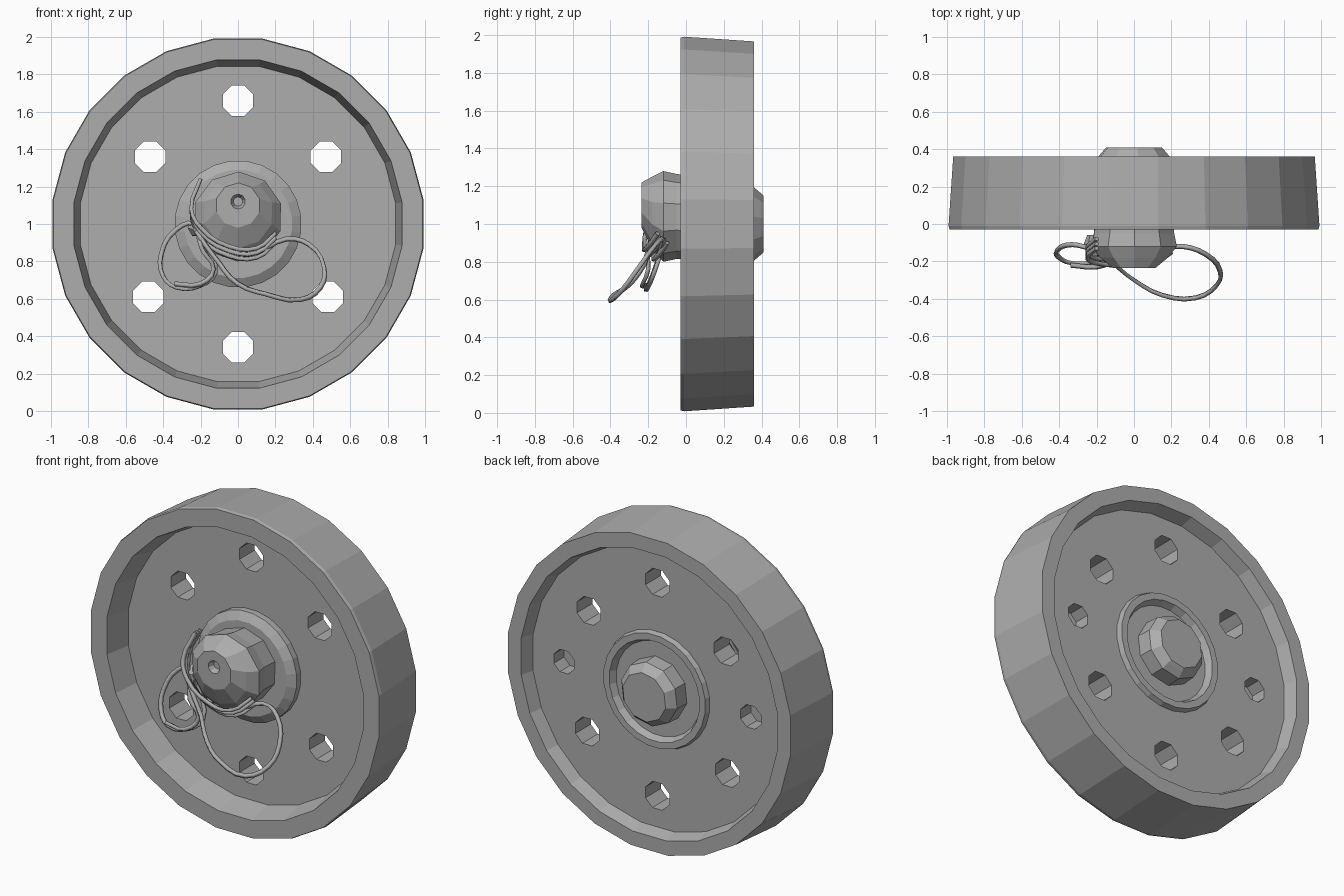
import bpy, bmesh
from math import cos, sin, pi, radians
from mathutils import Vector

if "Cube" in bpy.data.objects:
    bpy.data.objects.remove(bpy.data.objects["Cube"], do_unlink=True)

grey = bpy.data.materials.new("plain grey")
grey.use_nodes = True
COLOUR = (0.42, 0.42, 0.42, 1)
grey.diffuse_color = COLOUR
grey.node_tree.nodes["Principled BSDF"].inputs["Base Color"].default_value = COLOUR


def finish(name, bm):
    bmesh.ops.recalc_face_normals(bm, faces=bm.faces)
    mesh = bpy.data.meshes.new(name)
    bm.to_mesh(mesh)
    bm.free()
    mesh.materials.append(grey)
    obj = bpy.data.objects.new(name, mesh)
    bpy.context.collection.objects.link(obj)
    return obj


def loft(name, rings, sides, turn=0):
    """Closed skin through circles facing y, each (radius, y, x, z)."""
    bm = bmesh.new()
    loops = []
    for r, y, x, z in rings:
        loops.append([bm.verts.new((x + r * cos(turn + 2 * pi * i / sides), y,
                                    z + r * sin(turn + 2 * pi * i / sides)))
                      for i in range(sides)])
    for a, b in zip(loops, loops[1:]):
        for i in range(sides):
            j = (i + 1) % sides
            bm.faces.new((a[i], a[j], b[j], b[i]))
    bm.faces.new(loops[0])
    bm.faces.new(loops[-1])
    return finish(name, bm)


def lathe(name, profile, sides, turn=0):
    return loft(name, [(r, y, 0, 1) for r, y in profile], sides, turn)


def cord(name, points, thick, closed=False):
    """Thin faceted cord along a smooth path."""
    curve = bpy.data.curves.new(name, "CURVE")
    curve.dimensions = "3D"
    curve.bevel_depth = thick
    curve.bevel_resolution = 0
    curve.resolution_u = 3
    curve.use_fill_caps = True
    spline = curve.splines.new("BEZIER")
    spline.bezier_points.add(len(points) - 1)
    for p, co in zip(spline.bezier_points, points):
        p.co = Vector(co)
        p.handle_left_type = p.handle_right_type = "AUTO"
    spline.use_cyclic_u = closed
    curve.materials.append(grey)
    obj = bpy.data.objects.new(name, curve)
    bpy.context.collection.objects.link(obj)


# Wheel: rim, recessed web, front flange and back collar in one profile
wheel = lathe("wheel", [
    (0.29, 0.06), (0.34, 0.09), (0.34, 0.13), (0.85, 0.13), (0.885, -0.03),
    (0.995, -0.03), (1.0, -0.01), (0.975, 0.36), (0.885, 0.36),
    (0.86, 0.28), (0.36, 0.28), (0.35, 0.31), (0.31, 0.31), (0.29, 0.27)],
    24, radians(7.5))

# Holes: six go through, the two at the sides are open only at the back
holes = [(0, 1.66, -0.1), (0, 0.34, -0.1)]
for s in (-1, 1):
    holes += [(s * 0.47, 1.36, -0.1), (s * 0.48, 0.61, -0.1), (s * 0.64, 1.0, 0.18)]
for x, z, start in holes:
    r = 0.088 if start < 0 else 0.075
    cutter = loft("hole_cutter", [(r, start, x, z), (r, 0.6, x, z)], 8, pi / 8)
    cutter.hide_render = True
    cutter.hide_viewport = True
    cutter.display_type = "WIRE"
    cut = wheel.modifiers.new("hole", "BOOLEAN")
    cut.operation = "DIFFERENCE"
    cut.solver = "EXACT"
    cut.object = cutter

# Axle cap at the back
lathe("back_axle_cap", [(0.2, 0.25), (0.195, 0.36), (0.165, 0.395), (0.15, 0.41)],
      10, 0.2)

# Knob at the front, leaning a little upward, with a small dimple
loft("front_knob", [(0.22, 0.08, 0, 1.03), (0.225, -0.05, 0, 1.04),
                    (0.24, -0.12, 0, 1.04), (0.19, -0.18, 0, 1.06),
                    (0.12, -0.235, 0, 1.1), (0.04, -0.235, 0, 1.12),
                    (0.025, -0.2, 0, 1.12)], 10, 0.3)

# Cords wrapped under the knob and gathered at its side
for i in range(3):
    d = i * 0.025
    cord("knob_wrap", [(-0.2, -0.08 - d, 1.24), (-0.25, -0.13 - d, 1.08),
                       (-0.2, -0.16 - d, 0.93 + d), (-0.05, -0.17 - d, 0.83 + d),
                       (0.1, -0.16 - d, 0.82 + d), (0.2, -0.1 - d, 0.9 + d)], 0.014)

# Knot
loft("cord_knot", [(0.03, -0.06, -0.22, 1.0), (0.05, -0.11, -0.22, 0.98),
                   (0.03, -0.17, -0.21, 0.97)], 6)

# Large hanging loop
cord("large_loop", [(-0.21, -0.13, 1.0), (-0.1, -0.22, 0.79), (0.0, -0.3, 0.68),
                    (0.15, -0.38, 0.625), (0.33, -0.395, 0.595),
                    (0.44, -0.33, 0.66), (0.46, -0.25, 0.77),
                    (0.38, -0.16, 0.89), (0.26, -0.12, 0.92),
                    (0.1, -0.14, 0.85), (-0.08, -0.15, 0.84)], 0.014, True)

# Small hanging loop and its loose ends
cord("small_loop", [(-0.23, -0.13, 1.0), (-0.33, -0.11, 0.97), (-0.41, -0.14, 0.84),
                    (-0.4, -0.18, 0.72), (-0.33, -0.21, 0.66),
                    (-0.2, -0.2, 0.67), (-0.12, -0.17, 0.74),
                    (-0.17, -0.13, 0.88)], 0.014, True)
cord("loose_end", [(-0.22, -0.14, 0.98), (-0.19, -0.2, 0.86), (-0.13, -0.2, 0.76),
                   (-0.2, -0.23, 0.68), (-0.34, -0.22, 0.68)], 0.014)
